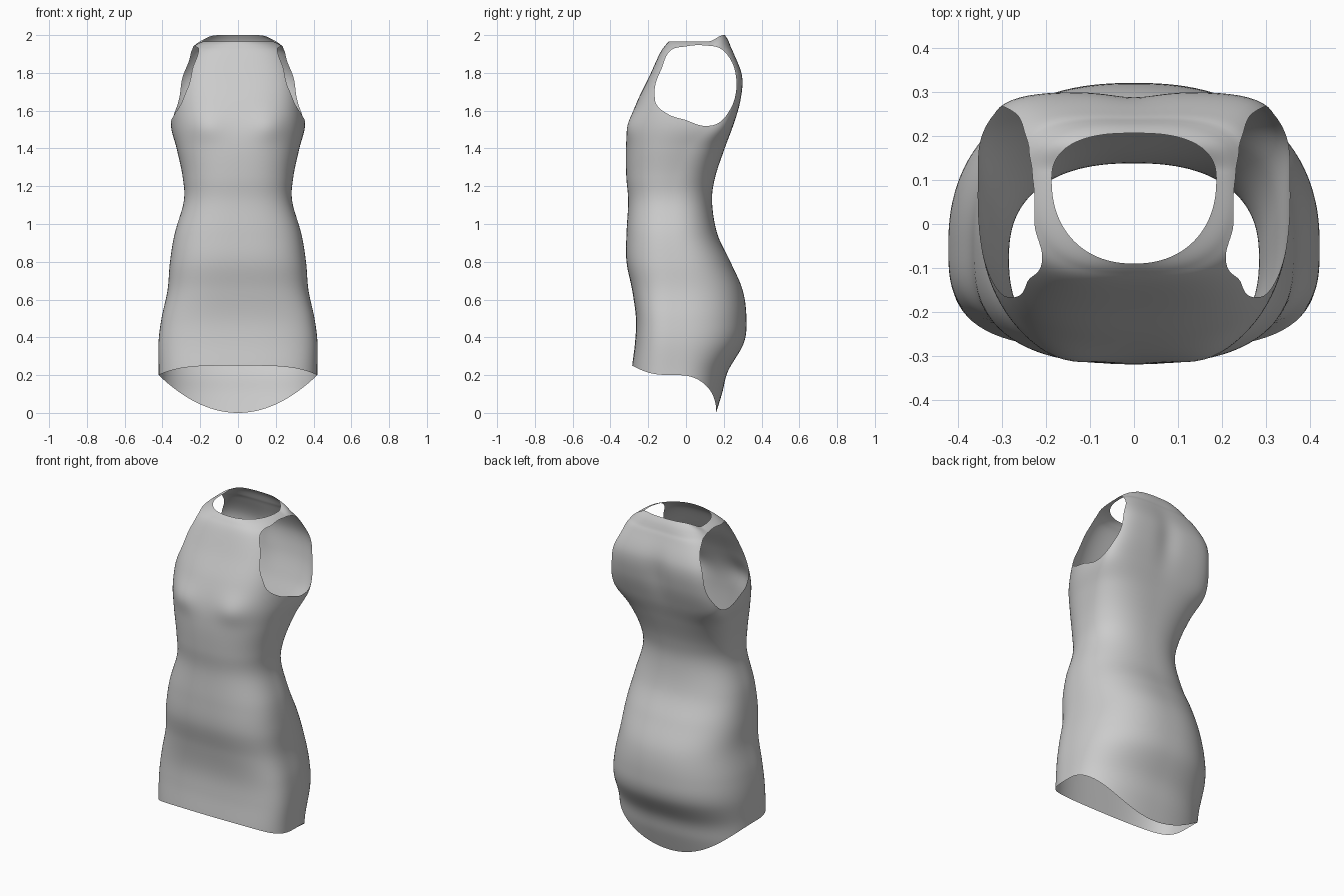
import bpy, bmesh, math

if "Cube" in bpy.data.objects:
    bpy.data.objects.remove(bpy.data.objects["Cube"])

# Body sections: z, half width, y of widest point, front y, back y, front / back squareness
SECTIONS = [
    (-.06, .420, -.05, -.292, .140, 3.2, 2.4),
    (.10, .420, -.05, -.290, .190, 3.2, 2.4),
    (.22, .420, -.05, -.288, .222, 3.2, 2.4),
    (.37, .421, -.05, -.270, .306, 3.2, 2.4),
    (.50, .405, -.05, -.265, .320, 3.2, 2.4),
    (.65, .373, -.05, -.285, .300, 3.0, 2.4),
    (.80, .360, -.06, -.315, .235, 2.8, 2.4),
    (.95, .335, -.08, -.315, .165, 2.6, 2.4),
    (1.12, .287, -.08, -.306, .138, 2.5, 2.4),
    (1.25, .293, -.06, -.316, .155, 2.5, 2.5),
    (1.40, .325, .00, -.318, .205, 2.6, 3.0),
    (1.52, .355, .10, -.304, .250, 2.8, 4.0),
    (1.65, .345, .10, -.258, .288, 3.1, 5.0),
    (1.78, .325, .10, -.195, .298, 3.2, 5.0),
    (1.90, .275, .10, -.140, .255, 3.1, 4.0),
    (1.945, .230, .10, -.110, .230, 2.7, 3.0),
    (1.967, .187, .10, -.090, .207, 2.2, 2.5),
]
# Armhole outline seen from the side (y, z)
ARMHOLE = [(-.165, 1.68), (-.155, 1.63), (-.10, 1.585), (0, 1.55), (.12, 1.52),
           (.18, 1.54), (.23, 1.60), (.265, 1.70), (.265, 1.78), (.23, 1.88),
           (.18, 1.93), (.10, 1.945), (0, 1.94), (-.08, 1.92), (-.13, 1.82)]
HOLE_Y, HOLE_Z = .05, 1.74
COLS, STEPS = 128, 7


def catmull(p0, p1, p2, p3, t):
    return [b + .5 * t * (c - a + t * (2 * a - 5 * b + 4 * c - d + t * (3 * (b - c) + d - a)))
            for a, b, c, d in zip(p0, p1, p2, p3)]


def smooth(t):
    t = max(0, min(1, t))
    return t * t * (3 - 2 * t)


def gauss(d, r):
    return math.exp(-(d / r) ** 2)


def section_point(sec, ang):
    z, w, yc, yf, yb, nf, nb = sec
    c, s = math.cos(ang), math.sin(ang)
    n, h = (nb, yb - yc) if s > 0 else (nf, yc - yf)
    r = (abs(c) ** n + abs(s) ** n) ** (-1 / n)
    x, y = w * r * c, yc + h * r * s
    if s > 0:   # spine groove and raised back neck
        y -= .014 * gauss(x, .07) * gauss(z - 1.7, .15)
        z += .033 * max(0, min(1, (z - 1.93) / .037)) * smooth((y - .12) / .08)
    else:       # bust fullness
        y -= .018 * gauss(abs(x) - .17, .09) * gauss(z - 1.52, .075)
    return x, y, z


def hem_field(co):
    q = min(1, abs(co.x) / .42)
    limit = .2 * q * q if co.y > -.05 else .2 + .05 * (1 - q ** 4)
    return co.z - limit


POLAR = sorted((math.atan2(z - HOLE_Z, y - HOLE_Y), math.hypot(y - HOLE_Y, z - HOLE_Z))
               for y, z in ARMHOLE)
POLAR = ([(a - math.tau, r) for a, r in POLAR[-2:]] + POLAR
         + [(a + math.tau, r) for a, r in POLAR[:2]])


def armhole_field(co):
    dy, dz = co.y - HOLE_Y, co.z - HOLE_Z
    a = math.atan2(dz, dy)
    for i in range(1, len(POLAR) - 2):
        (a0, r0), (a1, r1) = POLAR[i], POLAR[i + 1]
        if a0 <= a <= a1:
            t = (a - a0) / (a1 - a0)
            r = catmull((POLAR[i - 1][1],), (r0,), (r1,), (POLAR[i + 2][1],), t)[0]
            return math.hypot(dy, dz) - r
    return 1


def trim(bm, field):
    """Cut the cloth along field = 0 and drop the negative side."""
    val = {v: field(v.co) for v in bm.verts}
    on_line = {v for v in val if abs(val[v]) < 1e-5}
    for e in list(bm.edges):
        a, b = e.verts
        if a in on_line or b in on_line or val[a] * val[b] > 0:
            continue
        ca, cb = a.co.copy(), b.co.copy()
        lo, hi = 0.0, 1.0
        for _ in range(20):
            mid = (lo + hi) / 2
            if field(ca.lerp(cb, mid)) * val[a] > 0:
                lo = mid
            else:
                hi = mid
        _, v = bmesh.utils.edge_split(e, a, .5)
        v.co = ca.lerp(cb, lo)
        on_line.add(v)
    bmesh.ops.connect_verts(bm, verts=list(on_line))
    gone = []
    for f in bm.faces:
        if sum(val[v] for v in f.verts if v not in on_line) < 0:
            gone.append(f)
    bmesh.ops.delete(bm, geom=gone, context='FACES')


# Dress body: loft through the sections
rows = []
last = len(SECTIONS) - 1
for i in range(last):
    pts = [SECTIONS[max(0, min(last, i + k))] for k in (-1, 0, 1, 2)]
    rows += [catmull(*pts, j / STEPS) for j in range(STEPS)]
rows.append(list(SECTIONS[-1]))

bm = bmesh.new()
rings = [[bm.verts.new(section_point(sec, math.tau * k / COLS)) for k in range(COLS)]
         for sec in rows]
for lower, upper in zip(rings, rings[1:]):
    for k in range(COLS):
        n = (k + 1) % COLS
        bm.faces.new((lower[k], lower[n], upper[n], upper[k]))

# Curved hem and both armholes
trim(bm, hem_field)
trim(bm, armhole_field)

bmesh.ops.recalc_face_normals(bm, faces=bm.faces)
for f in bm.faces:
    f.smooth = True
mesh = bpy.data.meshes.new("dress")
bm.to_mesh(mesh)
bm.free()
dress = bpy.data.objects.new("dress", mesh)
bpy.context.collection.objects.link(dress)
